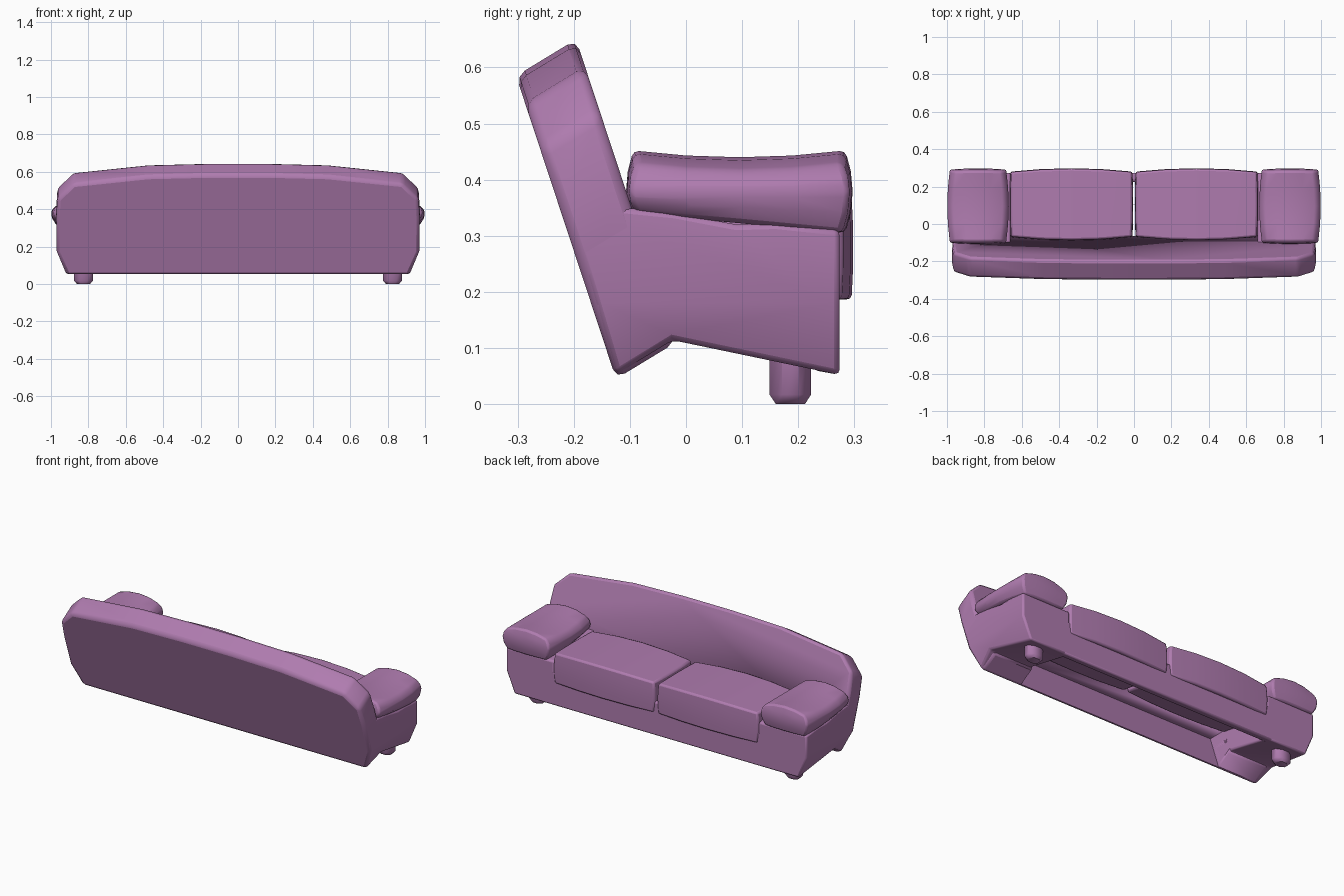
import bpy, bmesh, math

if "Cube" in bpy.data.objects:
    bpy.data.objects.remove(bpy.data.objects["Cube"])

mat = bpy.data.materials.new("mauve fabric")
mat.diffuse_color = (0.43, 0.20, 0.43, 1)
mat.use_nodes = True
mat.node_tree.nodes["Principled BSDF"].inputs["Base Color"].default_value = mat.diffuse_color


def finish(bm, name, bevel=0.0, segments=2, angle=50):
    """Turn a bmesh into a smooth shaded object with an optional bevel."""
    bmesh.ops.recalc_face_normals(bm, faces=bm.faces)
    me = bpy.data.meshes.new(name)
    bm.to_mesh(me)
    bm.free()
    me.materials.append(mat)
    ob = bpy.data.objects.new(name, me)
    bpy.context.collection.objects.link(ob)
    if bevel:
        m = ob.modifiers.new("bevel", 'BEVEL')
        m.width, m.segments, m.limit_method = bevel, segments, 'ANGLE'
        m.angle_limit = math.radians(25)
    bpy.ops.object.select_all(action='DESELECT')
    ob.select_set(True)
    bpy.context.view_layer.objects.active = ob
    bpy.ops.object.shade_smooth_by_angle(angle=math.radians(angle))
    return ob


def loft(a, b):
    """Solid between two matching outlines."""
    bm = bmesh.new()
    va, vb = [bm.verts.new(p) for p in a], [bm.verts.new(p) for p in b]
    bm.faces.new(va)
    bm.faces.new(vb)
    for i in range(len(a)):
        j = (i + 1) % len(a)
        bm.faces.new((va[i], va[j], vb[j], vb[i]))
    return bm


def prism(profile, x0, x1):
    return loft([(x0, y, z) for y, z in profile], [(x1, y, z) for y, z in profile])


def cushion(name, x0, x1, y0, y1, z0, z1, crown, bow_x, bow_y, inset, dish, lift):
    """Padded block: bulging sides, domed top, underside raised towards the rear."""
    bm = bmesh.new()
    bmesh.ops.create_cube(bm, size=2)
    bmesh.ops.subdivide_edges(bm, edges=bm.edges, cuts=3, use_grid_fill=True)
    cx, cy, cz = (x0 + x1) / 2, (y0 + y1) / 2, (z0 + z1) / 2
    hx, hy, hz = (x1 - x0) / 2, (y1 - y0) / 2, (z1 - z0) / 2
    for v in bm.verts:
        u, t, w = v.co
        side = inset * w * w
        v.co.x = cx + u * (hx - side - bow_x * t * t)
        v.co.y = cy + t * (hy - side * 0.5 - bow_y * u * u)
        # the underside stays flat across, only the top is crowned
        v.co.z = cz + w * (hz - (crown * u * u if w > 0 else 0))
        if w > 0:
            v.co.z -= dish * (1 - t * t) * w
        else:
            v.co.z -= lift * (1 - t) / 2 * w
    finish(bm, name, 0.01)


# Leaning backrest: arched outline on a slanted plane, given thickness
half = [(0.915, 0.045), (0.97, 0.17), (0.972, 0.35), (0.965, 0.455), (0.88, 0.535),
        (0.48, 0.577), (0.16, 0.585)]
outline = half + [(-x, z) for x, z in reversed(half)]
rear = [(x, -0.128 - (z - 0.055) * 0.33, z) for x, z in outline]
front = [(x, y + 0.107, z + 0.065) for x, y, z in rear]
back = finish(loft(rear, front), "backrest", 0.018)

# Hollow under the seat leaves only a thin panel at the rear
hollow = finish(prism([(-0.102, 0.02), (-0.179, 0.25), (0.2, 0.25), (0.2, 0.02)],
                      -0.66, 0.66), "hollow_cutter")
hollow.hide_render = True
hollow.hide_viewport = True
cut = back.modifiers.new("hollow", 'BOOLEAN')
cut.object, cut.operation = hollow, 'DIFFERENCE'

# Arm ends run into the backrest, with a sagging top and a notched underside
arm = [(-0.024, 0.114), (0.274, 0.052), (0.274, 0.31), (0.16, 0.322),
       (0.09, 0.32), (-0.02, 0.341), (-0.1, 0.349), (-0.215, 0.36), (-0.124, 0.053)]
for s, side in ((1, "right"), (-1, "left")):
    bm = prism(arm, s * 0.66, s * 0.971)
    bmesh.ops.bisect_plane(bm, geom=bm.verts[:] + bm.edges[:] + bm.faces[:],
                           plane_co=(0, 0, 0.18), plane_no=(0, 0, 1))
    for v in bm.verts:
        if v.co.z < 0.17 and abs(v.co.x) > 0.8:
            v.co.x = s * (0.971 - (0.18 - v.co.z) * 0.42)
    finish(bm, side + "_arm", 0.01)

    # Arm pillow and seat cushion
    a, b = sorted((s * 0.668, s * 1.0))
    cushion(side + "_arm_pillow", a, b, -0.107, 0.297, 0.305, 0.452,
            0.022, 0.014, 0.006, 0.026, 0.012, 0.035)
    a, b = sorted((s * 0.004, s * 0.665))
    cushion(side + "_seat_cushion", a, b, -0.088, 0.298, 0.185, 0.374,
            0.012, 0.004, 0.018, 0.006, 0.0, 0.05)

    # Foot: eight sided peg with a narrowed tip
    bm = bmesh.new()
    rings = []
    for z, r in ((0, 0.7), (0.017, 1), (0.12, 1)):
        ring = []
        for i in range(8):
            ang = math.pi / 4 * (i + 0.5)
            ring.append(bm.verts.new((s * 0.826 + 0.054 * r * math.cos(ang),
                                      0.186 + 0.04 * r * math.sin(ang), z)))
        rings.append(ring)
    bm.faces.new(rings[0])
    bm.faces.new(rings[2])
    for lo, hi in zip(rings, rings[1:]):
        for i in range(8):
            j = (i + 1) % 8
            bm.faces.new((lo[i], lo[j], hi[j], hi[i]))
    finish(bm, side + "_foot")

# Front rail between the arms
finish(prism([(0.225, 0.061), (0.274, 0.052), (0.274, 0.25), (0.225, 0.25)], -0.7, 0.7),
       "front_rail", 0.01)
